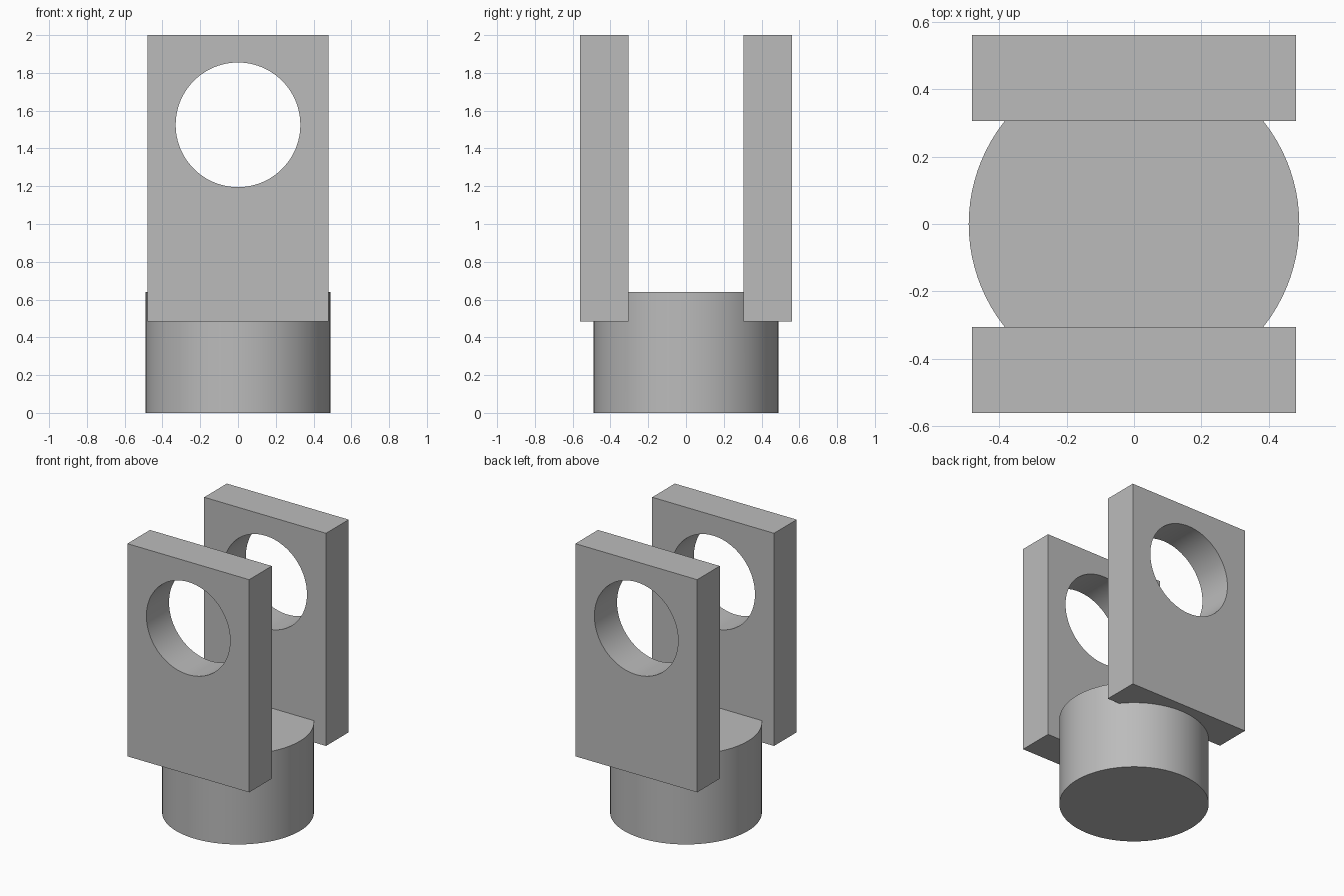
import bpy
from math import radians

cube = bpy.data.objects.get("Cube")
if cube:
    bpy.data.objects.remove(cube, do_unlink=True)

PLATE_WIDTH, INNER, OUTER = 0.96, 0.305, 0.56
PLATE_BOTTOM, PLATE_TOP = 0.485, 2.0
SHANK_RADIUS, SHANK_TOP = 0.49, 0.64
HOLE_RADIUS, HOLE_Z = 0.33, 1.525

steel = bpy.data.materials.new("plain_grey")
steel.use_nodes = True
grey = (0.5, 0.5, 0.5, 1)
steel.diffuse_color = grey
steel.node_tree.nodes["Principled BSDF"].inputs["Base Color"].default_value = grey


def finish(name):
    obj = bpy.context.object
    obj.name = name
    obj.data.materials.append(steel)
    bpy.ops.object.transform_apply(location=False, rotation=True, scale=True)
    return obj


def cylinder(name, radius, depth, location, rotation=(0, 0, 0)):
    bpy.ops.mesh.primitive_cylinder_add(
        vertices=96, radius=radius, depth=depth, location=location, rotation=rotation)
    return finish(name)


def combine(target, tool, operation):
    """Apply a boolean and discard its tool."""
    bpy.ops.object.select_all(action="DESELECT")
    bpy.context.view_layer.objects.active = target
    target.select_set(True)
    mod = target.modifiers.new(operation.title(), "BOOLEAN")
    mod.operation, mod.object, mod.solver = operation, tool, "EXACT"
    bpy.ops.object.modifier_apply(modifier=mod.name)
    bpy.data.objects.remove(tool, do_unlink=True)


# Round shank
fork = cylinder("fork_body", SHANK_RADIUS, SHANK_TOP, (0, 0, SHANK_TOP / 2))

# Two upright plates, fused to the shank
for side in (-1, 1):
    bpy.ops.mesh.primitive_cube_add(
        size=1, location=(0, side * (INNER + OUTER) / 2, (PLATE_BOTTOM + PLATE_TOP) / 2))
    bpy.context.object.scale = (PLATE_WIDTH, OUTER - INNER, PLATE_TOP - PLATE_BOTTOM)
    combine(fork, finish("fork_plate"), "UNION")

# Pin hole through both plates
pin = cylinder("pin_cutter", HOLE_RADIUS, 2, (0, 0, HOLE_Z), (radians(90), 0, 0))
pin.hide_render = True
combine(fork, pin, "DIFFERENCE")

bpy.ops.object.shade_smooth_by_angle(angle=radians(30))
